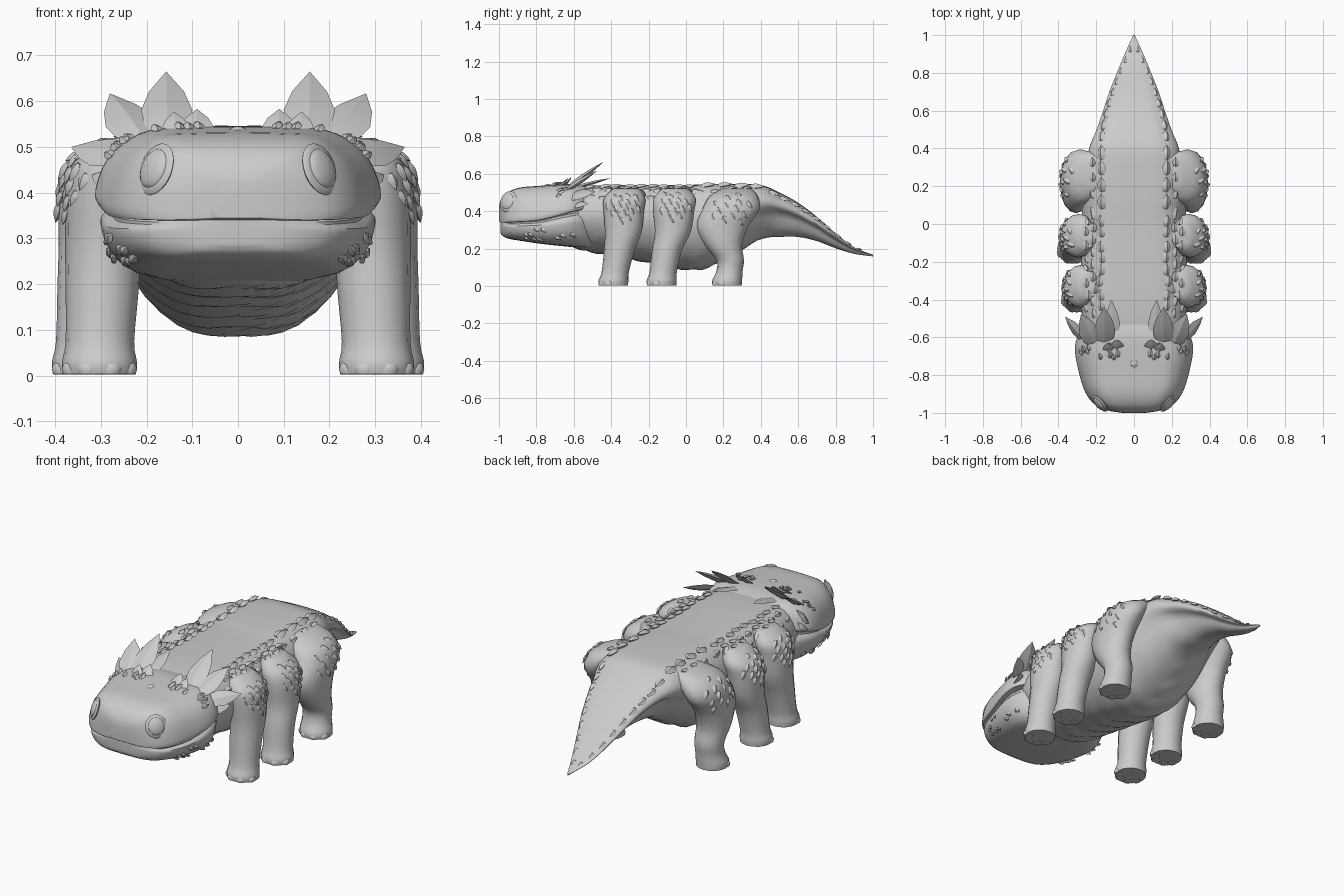
import bpy, bmesh, random
from math import sin, cos, pi, radians
from mathutils import Vector, Matrix
from mathutils.bvhtree import BVHTree

if "Cube" in bpy.data.objects:
    bpy.data.objects.remove(bpy.data.objects["Cube"])

random.seed(4)
trees = {}


def finish(name, bm, angle=40):
    bmesh.ops.recalc_face_normals(bm, faces=bm.faces)
    trees[name] = BVHTree.FromBMesh(bm)
    me = bpy.data.meshes.new(name)
    bm.to_mesh(me)
    bm.free()
    ob = bpy.data.objects.new(name, me)
    bpy.context.collection.objects.link(ob)
    bpy.ops.object.select_all(action='DESELECT')
    ob.select_set(True)
    bpy.context.view_layer.objects.active = ob
    bpy.ops.object.shade_smooth_by_angle(angle=radians(angle))
    return ob


def spline(keys, steps):
    """Catmull-Rom through tuples of any length."""
    out, n = [], len(keys)
    for i in range(n - 1):
        quad = [keys[max(0, min(n - 1, i + k))] for k in (-1, 0, 1, 2)]
        for s in range(steps):
            t = s / steps
            out.append(tuple(b + .5 * t * (c - a + t * (2*a - 5*b + 4*c - d + t * (3*(b - c) + d - a)))
                             for a, b, c, d in zip(*quad)))
    return out + [tuple(keys[-1])]


def skin(name, rings):
    bm = bmesh.new()
    vs = [[bm.verts.new(p) for p in r] for r in rings]
    n = len(vs[0])
    for a, b in zip(vs, vs[1:]):
        for i in range(n):
            bm.faces.new((a[i], a[(i+1) % n], b[(i+1) % n], b[i]))
    bm.faces.new(vs[0])
    bm.faces.new(vs[-1])
    return finish(name, bm)


def closed(half):
    half = spline(half, 2)
    return half + [(-x, z) for x, z in reversed(half[1:-1])]


def cast(o, d, only=None):
    best = None
    for k, t in trees.items():
        if only and k not in only:
            continue
        h = t.ray_cast(Vector(o), Vector(d))
        if h[0] and (best is None or h[3] < best[2]):
            best = (h[0], h[1], h[3])
    return best


def leaf(bm, base, tip, width, normal, thick):
    """Pointed leaf with a diamond section."""
    d = tip - base
    w = d.cross(normal).normalized()
    n = w.cross(d).normalized()
    rings = []
    for t, k in ((0, .45), (.2, .88), (.42, 1), (.7, .68)):
        c = base + d * t
        rings.append([bm.verts.new(c + w * width * k * a + n * thick * k * b)
                      for a, b in ((1, 0), (0, 1), (-1, 0), (0, -1))])
    end = bm.verts.new(tip)
    for a, b in zip(rings, rings[1:]):
        for i in range(4):
            bm.faces.new((a[i], a[(i+1) % 4], b[(i+1) % 4], b[i]))
    for i in range(4):
        bm.faces.new((rings[-1][i], rings[-1][(i+1) % 4], end))
    bm.faces.new(rings[0])


# trunk and tail: (y, half width, top, bottom, tail blend)
trunk = closed([(0, 1), (.4, .997), (.65, .97), (.85, .88), (.97, .72), (1, .55),
                (.92, .37), (.74, .19), (.48, .06), (.24, .01), (0, 0)])
tail = closed([(0, 1), (.4, .99), (.65, .96), (.87, .87), (.99, .75), (.94, .63),
               (.72, .52), (.6, .3), (.44, .12), (.24, .03), (0, 0)])
body_keys = [(-.66, .22, .5, .24, 0), (-.55, .265, .53, .19, 0), (-.4, .28, .54, .165, 0),
             (-.2, .28, .54, .125, 0), (0, .275, .54, .088, 0), (.12, .275, .545, .1, 0),
             (.25, .265, .546, .165, .1), (.4, .24, .54, .25, .6), (.5, .2, .5, .262, 1),
             (.6, .165, .445, .262, 1), (.7, .132, .37, .24, 1), (.8, .092, .282, .202, 1),
             (.9, .05, .207, .172, 1), (1, .004, .168, .158, 1)]
rings = []
for y, w, top, bot, t in spline(body_keys, 6):
    ring = []
    for (ax, az), (bx, bz) in zip(trunk, tail):
        x, f = w * (ax + (bx - ax) * t), az + (bz - az) * t
        fold = .005 * sin(55 * (y - .6 * abs(x))) * max(0, 1 - f / .4) * (1 - t)
        ring.append((x, y, bot + (top - bot) * f + fold))
    rings.append(ring)
skin("body_and_tail", rings)

# head: (y, half width, top, bottom)
upper = closed([(0, 1), (.5, .985), (.7, .9), (.86, .7), (.95, .45), (1, .15), (.99, .03), (.92, 0), (.5, 0), (0, 0)])
lower = closed([(0, 1.1), (.5, 1.1), (.9, 1.1), (.94, .97), (1, .85), (.99, .65), (.94, .4), (.82, .16), (.6, .03), (0, 0)])
upper_keys = [(-1, .06, .425, .345), (-.988, .135, .462, .34), (-.955, .208, .5, .34), (-.89, .258, .526, .343),
              (-.79, .29, .535, .35), (-.67, .312, .543, .378), (-.59, .295, .543, .4), (-.52, .23, .53, .41)]
lower_keys = [(-.992, .06, .335, .285), (-.98, .135, .333, .267), (-.945, .205, .333, .252), (-.88, .252, .336, .241),
              (-.78, .283, .343, .226), (-.66, .3, .37, .213), (-.57, .27, .385, .205), (-.5, .21, .38, .2)]
for name, prof, keys in (("upper_head", upper, upper_keys), ("lower_jaw", lower, lower_keys)):
    skin(name, [[(w * x, y, b + (t - b) * z) for x, z in prof] for y, w, t, b in spline(keys, 4)])

# legs: (z, x, y, radius x, radius y)
legs = {
    "front_leg": [(.004, .303, -.388, .08, .078), (.03, .303, -.388, .082, .08), (.075, .302, -.378, .075, .073),
                  (.19, .297, -.357, .08, .082), (.29, .295, -.335, .083, .098), (.4, .29, -.333, .085, .108),
                  (.47, .278, -.328, .082, .11), (.52, .24, -.32, .05, .07)],
    "middle_leg": [(.004, .325, -.13, .08, .078), (.03, .325, -.13, .082, .08), (.075, .323, -.122, .075, .073),
                   (.19, .315, -.102, .08, .08), (.29, .31, -.07, .082, .096), (.4, .305, -.066, .086, .11),
                   (.47, .285, -.06, .083, .112), (.52, .25, -.06, .05, .07)],
    "hind_leg": [(.004, .31, .22, .08, .078), (.03, .31, .22, .082, .08), (.08, .305, .233, .074, .07),
                 (.14, .305, .236, .075, .074), (.22, .307, .2, .082, .1), (.32, .306, .195, .084, .138),
                 (.41, .298, .24, .09, .152), (.48, .25, .255, .1, .13), (.52, .2, .27, .05, .08)]}
toes = bmesh.new()
for name, keys in legs.items():
    for side, s in (("left", 1), ("right", -1)):
        skin(f"{name}_{side}", [[(s * (x + rx * cos(2*pi*i/16)), y + ry * sin(2*pi*i/16), z) for i in range(16)]
                                for z, x, y, rx, ry in spline(keys, 3)])
        fx, fy = keys[0][1], keys[0][2]
        for a in (-66, -23, 23, 66):
            a = radians(a)
            m = Matrix.Translation((s * (fx + .062 * sin(a)), fy - .058 * cos(a), .014)) @ Matrix.Diagonal((.027, .027, .022, 1))
            bmesh.ops.create_uvsphere(toes, u_segments=10, v_segments=6, radius=1, matrix=m)
for v in toes.verts:
    v.co.z = max(v.co.z, .002)
finish("toes", toes)

# eyes with raised rims, and the small crown eye
eyes, rims = bmesh.new(), bmesh.new()


def eye(hit, normal, w, h, tilt):
    rot = normal.to_track_quat('Z', 'Y').to_matrix().to_4x4() @ Matrix.Rotation(tilt, 4, 'Z')
    for bm, k, depth, push in ((rims, 1.3, .3, -.08), (eyes, 1, .4, .02)):
        m = Matrix.Translation(hit + normal * w * push) @ rot @ Matrix.Diagonal((w * k, h * k, w * depth, 1))
        bmesh.ops.create_uvsphere(bm, u_segments=20, v_segments=10, radius=1, matrix=m)


for s in (1, -1):
    p, n, _ = cast((s * .182, -2, .452), (0, 1, 0), ("upper_head",))
    eye(p, (n + Vector((s * .25, 0, 0))).normalized(), .042, .046, s * .25)
p, n, _ = cast((0, -.74, 2), (0, 0, -1), ("upper_head",))
eye(p, n, .015, .015, 0)

# big frill spikes: base, tip, half width, facing
lean, face = (0, -.6, .8), (0, -.85, .5)
spikes = [((.155, -.64, .52), (.157, -.44, .665), .056, lean), ((.205, -.645, .51), (.28, -.475, .617), .056, lean),
          ((.25, -.62, .48), (.365, -.49, .5), .042, face), ((.11, -.62, .52), (.12, -.4, .578), .04, lean),
          ((.09, -.67, .52), (.09, -.61, .583), .036, face), ((.135, -.68, .525), (.14, -.63, .577), .028, face),
          ((.26, -.62, .43), (.32, -.52, .44), .03, face)]
frill, scales = bmesh.new(), bmesh.new()
for base, tip, w, facing in spikes:
    for s in (1, -1):
        leaf(frill, Vector((base[0] * s, *base[1:])), Vector((tip[0] * s, *tip[1:])), w, Vector(facing), w * .25)

# small scales laid on the surface
skin_parts = tuple(k for k in trees if k != "toes")


def scale(o, d, size, flow=(0, 1, -.1), lift=.15):
    for s in (1, -1):
        hit = cast((o[0] * s, o[1], o[2]), (d[0] * s, d[1], d[2]), skin_parts)
        if not hit:
            continue
        p, n, _ = hit
        f = Vector((flow[0] * s, flow[1], flow[2]))
        f = (f - n * f.dot(n)).normalized()
        leaf(scales, p - f * size * .5, p + f * size * .5 + n * size * lift, size * .33, n, size * .2)


def jit(a):
    return random.uniform(-a, a)


down, inward = (0, 0, -1), (-1, 0, 0)
for i in range(9):
    y = -.5 + i * .065
    scale((.175 + jit(.008), y + jit(.01), 2), down, .062)
    scale((.212 + jit(.01), y + .03, 2), down, .056)
    scale((.248 + jit(.01), y + jit(.01), 2), down, .05)
for y in (.12, .21, .3, .38):
    scale((.17, y, 2), down, .078)
    scale((.22, y - .05, 2), down, .05)
for i in range(9):
    scale((.168 - .148 * (i / 8) ** 1.4, .47 + i * .057, 2), down, .062 - .0035 * i)
for yc, zc, ry, rz, count in ((-.33, .42, .09, .08, 18), (-.06, .43, .09, .075, 16), (.25, .41, .12, .085, 13)):
    for i in range(count):
        a, r = i * 2.4, ((i + .5) / count) ** .5
        scale((1, yc + ry * r * cos(a), zc + rz * r * sin(a)), inward, .042 + jit(.006), (0, .5, -1))
for i in range(14):
    scale((1, random.uniform(-.86, -.6), random.uniform(.25, .3)), inward, .034, (.3, .6, -.5), .35)
for i in range(14):
    scale((random.uniform(.08, .28), -.67 + jit(.035), 2), down, .036, (.2, 1, 0), .4)

finish("eyes", eyes)
finish("eye_rims", rims)
finish("frill_spikes", frill, 20)
finish("scales", scales, 20)
